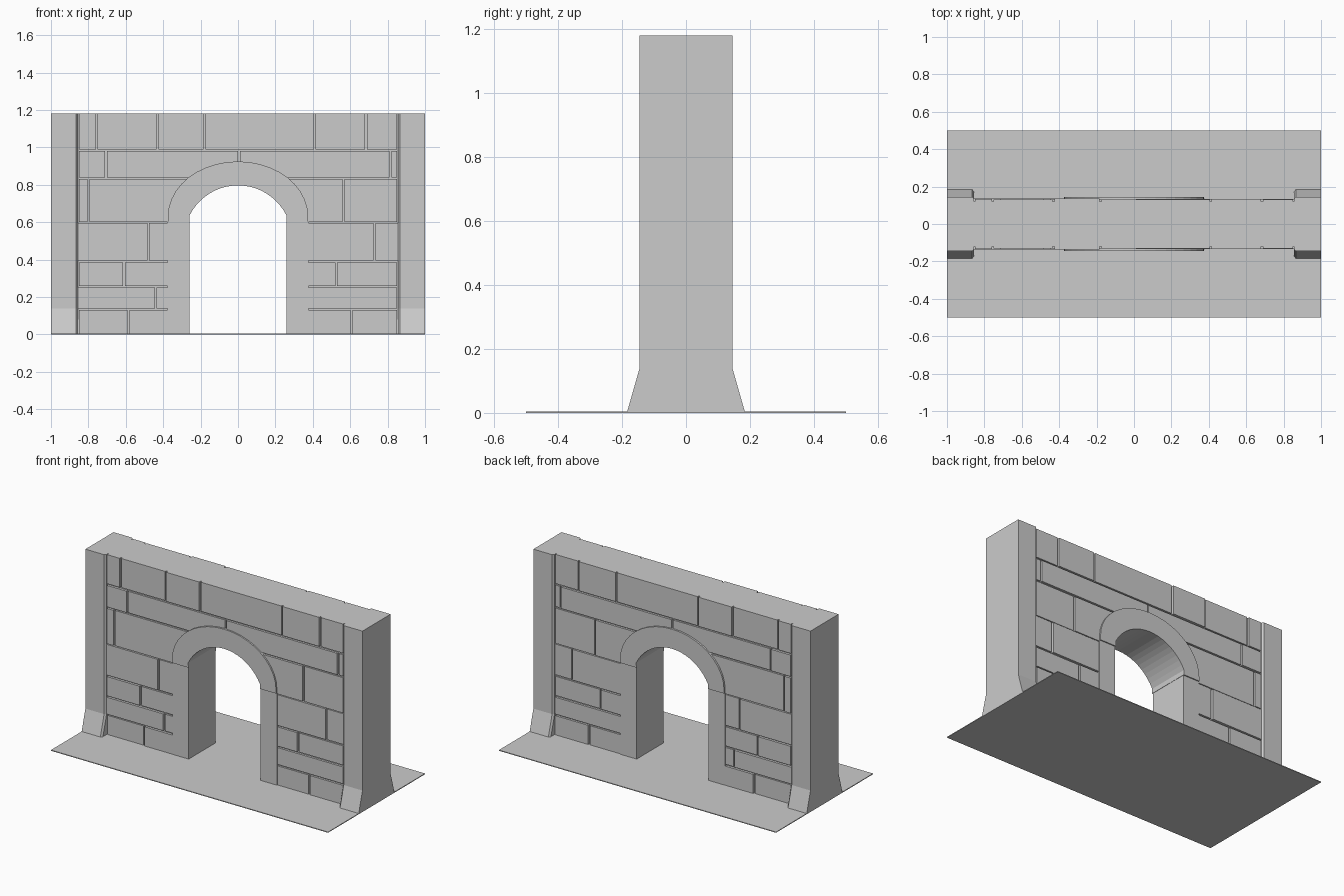
import bpy, bmesh, math

if "Cube" in bpy.data.objects:
    bpy.data.objects.remove(bpy.data.objects["Cube"])


def finish(bm, name, mirror=None):
    bmesh.ops.remove_doubles(bm, verts=bm.verts, dist=1e-6)
    bmesh.ops.recalc_face_normals(bm, faces=bm.faces)
    mesh = bpy.data.meshes.new(name)
    bm.to_mesh(mesh)
    bm.free()
    ob = bpy.data.objects.new(name, mesh)
    bpy.context.collection.objects.link(ob)
    if mirror is not None:
        mod = ob.modifiers.new("Mirror", 'MIRROR')
        mod.use_axis = [i == mirror for i in range(3)]
        mod.use_mirror_merge = False
    return ob


def add_box(bm, x0, x1, y0, y1, z0, z1):
    vs = bmesh.ops.create_cube(bm, size=1)["verts"]
    for v in vs:
        v.co.x = x1 if v.co.x > 0 else x0
        v.co.y = y1 if v.co.y > 0 else y0
        v.co.z = z1 if v.co.z > 0 else z0


def extrude_strip(bm, inner, outer, d):
    """Solid between two matching xz curves, from y=-d to y=d."""
    rings = [[bm.verts.new((x, y, z)) for x, y, z in
              ((a[0], -d, a[1]), (b[0], -d, b[1]), (b[0], d, b[1]), (a[0], d, a[1]))]
             for a, b in zip(inner, outer)]
    for r, s in zip(rings, rings[1:]):
        for i in range(4):
            j = (i + 1) % 4
            bm.faces.new((r[i], r[j], s[j], s[i]))
    bm.faces.new(rings[0])
    bm.faces.new(rings[-1][::-1])


CORE, TOP = 0.12, 1.18
SEG = 20

# Doorway curve: segmental arch springing at z = 0.64
R, CZ = 0.291, 0.509
half = math.asin(0.26 / R)
arc = [(R * math.sin(t), CZ + R * math.cos(t))
       for t in (half * (2 * i / SEG - 1) for i in range(SEG + 1))]

# Ground slab
bm = bmesh.new()
add_box(bm, -1, 1, -0.5, 0.5, 0, 0.005)
finish(bm, "ground_slab")

# Wall core with the doorway opening
bm = bmesh.new()
inner = [(-0.26, 0)] + arc + [(0.26, 0)]
outer = [(-0.9, 0)] + [(-0.9 + 1.8 * i / SEG, TOP) for i in range(SEG + 1)] + [(0.9, 0)]
extrude_strip(bm, inner, outer, CORE)
finish(bm, "wall_core")

# Raised arch surround
bm = bmesh.new()
outer = [(-0.375, 0.605)]
for i in range(SEG + 1):
    t = math.pi * (i / SEG - 0.5)
    outer.append((0.375 * math.sin(t), 0.63 + 0.295 * math.cos(t)))
outer.append((0.375, 0.605))
inner = [(-0.258, 0.605)] + [(x * 0.995, z - 0.003) for x, z in arc] + [(0.258, 0.605)]
extrude_strip(bm, inner, outer, 0.144)
finish(bm, "arch_surround")

# Door jambs
bm = bmesh.new()
add_box(bm, 0.26, 0.378, -0.137, 0.137, 0, 0.605)
finish(bm, "door_jambs", mirror=0)

# End pillars: flared side profile lofted along x with a chamfered inner edge
bm = bmesh.new()
profile = [(0.185, 0), (0.145, 0.14), (0.145, TOP)]
rings = []
for x, inset in ((0.855, 0.012), (0.865, 0), (1.0, 0)):
    side = [(y - inset, z) for y, z in profile]
    loop = side + [(-y, z) for y, z in reversed(side)]
    rings.append([bm.verts.new((x, y, z)) for y, z in loop])
for r, s in zip(rings, rings[1:]):
    for i in range(6):
        j = (i + 1) % 6
        bm.faces.new((r[i], r[j], s[j], s[i]))
for r in (rings[0], rings[-1]):
    bm.faces.new((r[0], r[1], r[4], r[5]))
    bm.faces.new(r[1:5])
finish(bm, "end_pillars", mirror=0)

# Masonry courses: (bottom, top, stone runs split at the listed x positions)
courses = [
    (0.99, TOP, [(-0.855, -0.755, -0.43, -0.18, 0.41, 0.685, 0.855)]),
    (0.84, 0.98, [(-0.855, -0.705, 0.005, 0.815, 0.855)]),
    (0.60, 0.83, [(-0.855, -0.80, -0.27), (0.27, 0.565, 0.855)]),
    (0.395, 0.595, [(-0.86, -0.48, -0.37), (0.37, 0.73, 0.86)]),
    (0.26, 0.385, [(-0.855, -0.61, -0.37), (0.37, 0.525, 0.855)]),
    (0.14, 0.25, [(-0.86, -0.44, -0.37), (0.37, 0.855)]),
    (0.0, 0.13, [(-0.855, -0.585, -0.37), (0.37, 0.607, 0.855)]),
]
depths = (0.134, 0.130, 0.136, 0.132)
bm = bmesh.new()
n = 0
for z0, z1, runs in courses:
    for xs in runs:
        for a, b in zip(xs, xs[1:]):
            add_box(bm, a + 0.005, b - 0.005, -depths[n % 4], -CORE + 0.01, z0, z1)
            n += 1
finish(bm, "wall_stones", mirror=1)
